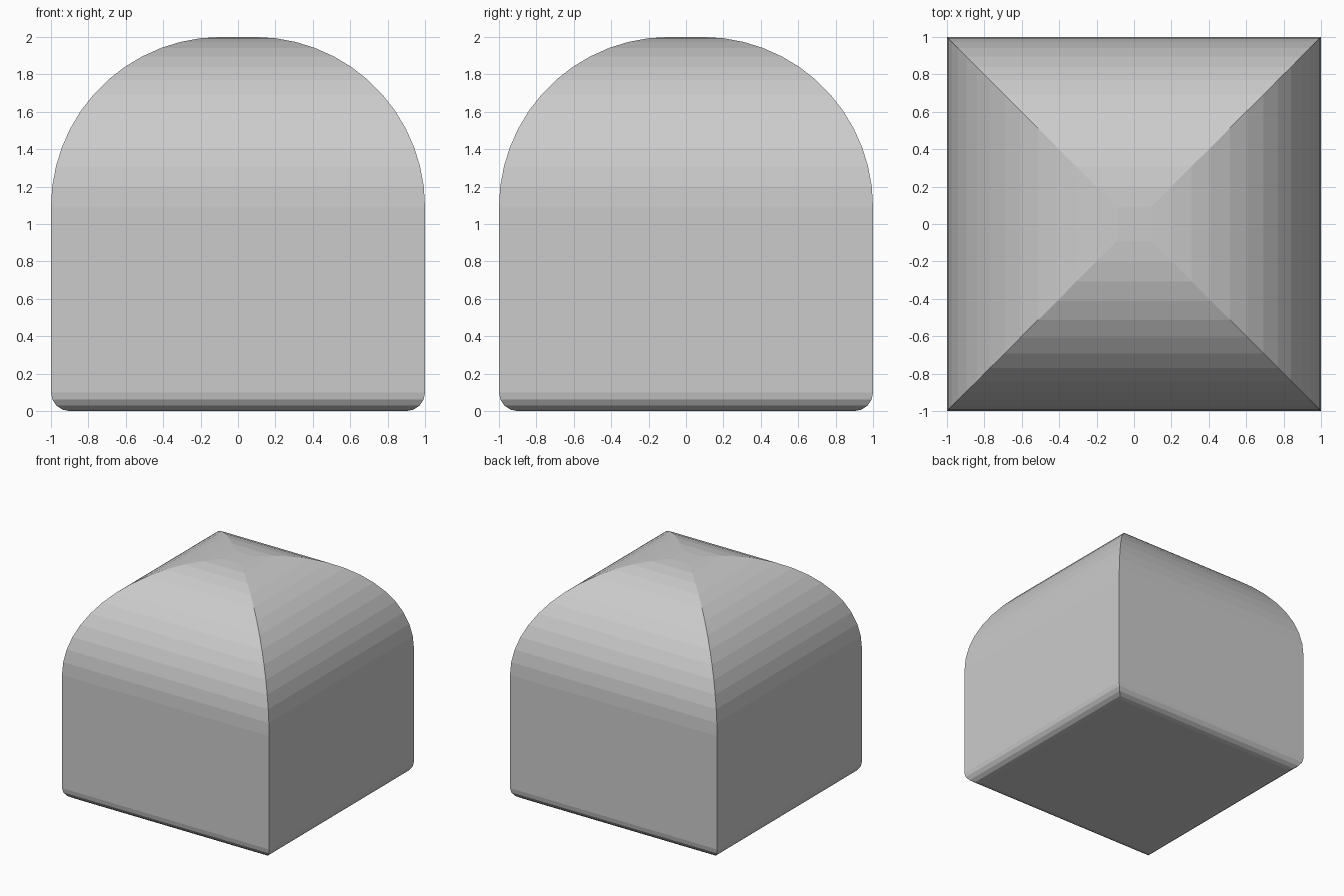
import bpy, bmesh
from math import sin, cos, pi

if "Cube" in bpy.data.objects:
    bpy.data.objects.remove(bpy.data.objects["Cube"])

R_BOTTOM, N_BOTTOM = 0.10, 4    # small rounding at the base
R_TOP, N_TOP = 0.91, 13         # large rounding at the crown


def arc(cx, cz, r, start, end, steps):
    angles = [start + (end - start) * i / steps for i in range(steps + 1)]
    return [(cx + r * cos(a), cz + r * sin(a)) for a in angles]


# side profile: half width against height
profile = arc(1 - R_BOTTOM, R_BOTTOM, R_BOTTOM, -pi / 2, 0, N_BOTTOM)
profile += arc(1 - R_TOP, 2 - R_TOP, R_TOP, 0, pi / 2, N_TOP)

# square rings stacked along the profile
bm = bmesh.new()
rings = [[bm.verts.new((sx * w, sy * w, z))
          for sx, sy in ((-1, -1), (1, -1), (1, 1), (-1, 1))]
         for w, z in profile]
for low, high in zip(rings, rings[1:]):
    for i in range(4):
        j = (i + 1) % 4
        bm.faces.new((low[i], low[j], high[j], high[i]))

# flat base and crown
bm.faces.new(rings[0][::-1])
bm.faces.new(rings[-1])
bmesh.ops.recalc_face_normals(bm, faces=bm.faces)

mesh = bpy.data.meshes.new("domed_block")
bm.to_mesh(mesh)
bm.free()
bpy.context.collection.objects.link(bpy.data.objects.new("domed_block", mesh))
